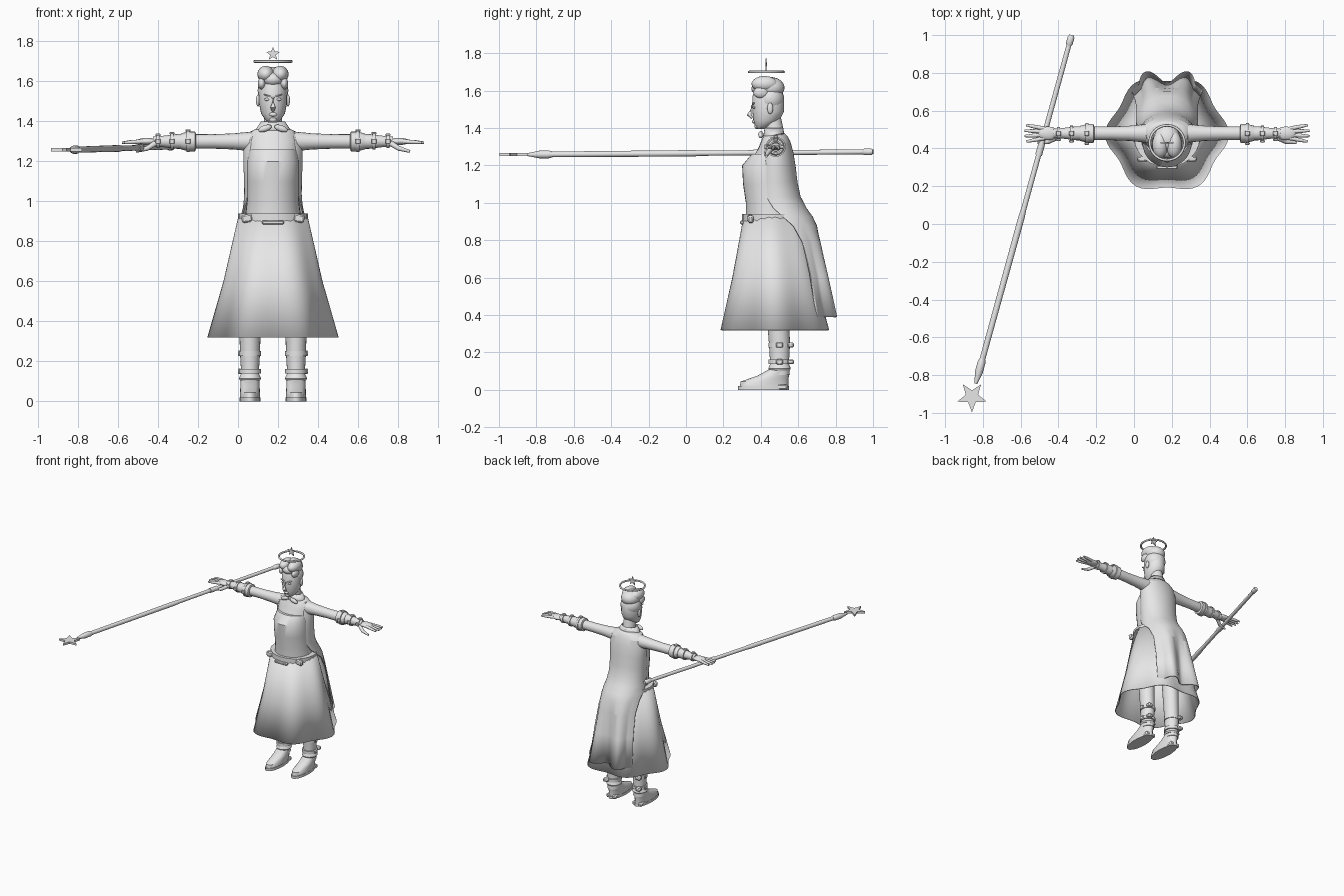
import bpy, bmesh, math
from mathutils import Vector

if "Cube" in bpy.data.objects:
    bpy.data.objects.remove(bpy.data.objects["Cube"])

colour = (.8, .8, .8, 1)
grey = bpy.data.materials.new("plain grey")
grey.use_nodes = True
grey.diffuse_color = colour
grey.node_tree.nodes["Principled BSDF"].inputs["Base Color"].default_value = colour

middle = Vector((.175, 0, 0))  # the figure's own centre line
body_y, arm_y, arm_z = .46, .48, 1.3
sides = (("left", 1), ("right", -1))


def finish(name, bm, location=middle, smooth=0, thickness=0):
    bmesh.ops.recalc_face_normals(bm, faces=bm.faces[:])
    mesh = bpy.data.meshes.new(name)
    bm.to_mesh(mesh)
    bm.free()
    mesh.materials.append(grey)
    mesh.shade_smooth()
    mesh.set_sharp_from_angle(angle=math.radians(40))
    part = bpy.data.objects.new(name, mesh)
    part.location = location
    bpy.context.collection.objects.link(part)
    if smooth:
        part.modifiers.new("rounding", "SUBSURF").levels = smooth
    if thickness:
        part.modifiers.new("cloth", "SOLIDIFY").thickness = thickness
    return part


def skin(rings, closed=True, caps=True):
    """Join a series of equal rings, or open rows, with faces."""
    bm = bmesh.new()
    rows = [[bm.verts.new(point) for point in ring] for ring in rings]
    for low, high in zip(rows, rows[1:]):
        quads = list(zip(low, low[1:], high[1:], high))
        if closed:
            quads.append((low[-1], low[0], high[0], high[-1]))
        for quad in quads:
            bm.faces.new(quad)
    if caps:
        bm.faces.new(rows[0])
        bm.faces.new(rows[-1])
    return bm


def turn(count):
    return [math.tau * i / count for i in range(count)]


def loft(name, rows, x=0, count=24, fold=None, caps=True, **options):
    """Stacked ellipses: rows of (height, centre y, half width, half depth)."""
    rings = []
    for z, y, width, depth in rows:
        ring = []
        for angle in turn(count):
            swell = fold(z, angle) if fold else 1
            ring.append((x + width * swell * math.cos(angle), y + depth * swell * math.sin(angle), z))
        rings.append(ring)
    return finish(name, skin(rings, caps=caps), **options)


def band(name, x, y, z, width, depth, height):
    loft(name, [(z - height / 2, y, width, depth), (z + height / 2, y, width, depth)], x)


def tube(name, points, radii, location=middle):
    """Round sections strung along a path."""
    points = [Vector(point) for point in points]
    rings = []
    for i, (point, radius) in enumerate(zip(points, radii)):
        ahead = points[min(i + 1, len(points) - 1)] - points[max(i - 1, 0)]
        spin = ahead.to_track_quat("Z", "Y")
        rings.append([point + spin @ Vector((math.cos(a), math.sin(a), 0)) * radius for a in turn(16)])
    finish(name, skin(rings), location)


def blob(name, centre, radii, tilt=0):
    bm = bmesh.new()
    bmesh.ops.create_uvsphere(bm, u_segments=20, v_segments=12, radius=1)
    bmesh.ops.scale(bm, vec=radii, verts=bm.verts)
    finish(name, bm, middle + Vector(centre)).rotation_euler.y = tilt


def box(name, centre, size, tilt=0):
    bm = bmesh.new()
    bmesh.ops.create_cube(bm, size=1)
    bmesh.ops.scale(bm, vec=size, verts=bm.verts)
    bmesh.ops.bevel(bm, geom=bm.edges[:], offset=min(size) / 4, segments=1, affect="EDGES")
    finish(name, bm, middle + Vector(centre)).rotation_euler.y = tilt


def star(name, centre, radius, thickness):
    """Five-pointed plate lying flat, one point towards the front."""
    outline = []
    for i, angle in enumerate(turn(10)):
        reach = radius * (.42 if i % 2 else 1)
        outline.append(Vector((reach * math.sin(angle), -reach * math.cos(angle), 0)))
    lift = Vector((0, 0, thickness / 2))
    return finish(name, skin([[p - lift for p in outline], [p + lift for p in outline]]), centre)


# Skirt: a cone whose six folds deepen towards the hem
waist, hem = .94, .32
loft("skirt", [(waist, body_y, .17, .15), (.6, .47, .24, .23), (hem, .475, .31, .3)],
     count=72, caps=False, thickness=.006,
     fold=lambda z, angle: 1 + .06 * (waist - z) / (waist - hem) * math.cos(6 * angle))
band("waistband", 0, body_y, .92, .175, .16, .04)
box("belt_buckle", (0, .3, .895), (.11, .02, .02))

# Bodice, chest, neck and collar
loft("bodice", [(.92, body_y, .14, .14), (1, .45, .13, .13), (1.1, .44, .13, .135),
                (1.2, .43, .13, .13), (1.26, .45, .12, .1)], count=32)
loft("chest", [(1.2, .45, .12, .11), (1.3, .47, .13, .08), (1.35, .47, .11, .06), (1.37, .47, .06, .05)])
loft("neck", [(1.35, .48, .05, .05), (1.47, body_y, .04, .045)])
loft("collar", [(1.34, .47, .1, .06), (1.4, .47, .06, .05)], caps=False, thickness=.008)

# Open sleeveless coat: rows of (height, half width, half depth, front edge angle)
coat_rows = []
for z, width, depth, edge in ((1.37, .07, .05, -20), (1.34, .15, .08, -40), (1.2, .15, .11, -40),
                              (1.02, .14, .12, -35), (.92, .18, .21, 10), (.85, .2, .24, 40), (.39, .27, .31, 45)):
    crease = max(0, waist - z) / 4
    row = []
    for i in range(49):
        angle = math.radians(edge + (90 - edge) * i / 24)
        off_back = abs(angle - math.pi / 2)
        # two round pleats either side of the middle of the back
        swell = 1 - crease * math.cos(8 * off_back) if off_back < math.radians(33.75) else 1
        row.append((width * swell * math.cos(angle), .48 + depth * swell * math.sin(angle), z))
    coat_rows.append(row)
finish("coat", skin(coat_rows, closed=False, caps=False), smooth=1, thickness=.008)

# Head and face
loft("head", [(1.395, .4, .02, .02), (1.41, .41, .04, .04), (1.44, .43, .06, .07), (1.49, .44, .07, .085),
              (1.57, .44, .07, .085), (1.62, .44, .05, .06)])
tube("nose", [(0, .355, 1.52), (0, .337, 1.47), (0, .355, 1.455)], (.007, .013, .008))
blob("lips", (0, .362, 1.435), (.02, .01, .01))
blob("chin", (0, .38, 1.41), (.02, .015, .015))

# Short hair swept up into a curled top
blob("hair_back", (0, .45, 1.555), (.077, .075, .075))
blob("hair_crown", (0, .45, 1.615), (.07, .077, .058))
blob("hair_centre_curl", (0, .395, 1.61), (.05, .045, .035))
for side, s in sides:
    blob(side + "_hair_curl", (s * .036, .42, 1.636), (.042, .07, .042), s * .3)
    blob(side + "_hair_edge", (s * .056, .4, 1.59), (.02, .04, .03))
    blob(side + "_ear", (s * .075, .45, 1.505), (.01, .016, .03))
    blob(side + "_eye", (s * .03, .364, 1.51), (.013, .008, .007))
    box(side + "_brow", (s * .03, .36, 1.53), (.034, .012, .007), -s / 4)

# Halo with a standing star
bpy.ops.mesh.primitive_torus_add(location=middle + Vector((0, .43, 1.7)), major_radius=.092, minor_radius=.007,
                                 major_segments=40, minor_segments=8)
halo = bpy.context.object
halo.name = "halo"
halo.data.materials.append(grey)
halo.data.shade_smooth()
star("halo_star", middle + Vector((0, .43, 1.737)), .036, .008).rotation_euler.x = -math.pi / 2


def arm_piece(name, s, reaches, radii):
    tube(name, [(s * reach, arm_y, arm_z) for reach in reaches], radii)


for side, s in sides:
    # Arm with elbow cuff and three buckled straps
    arm_piece(side + "_arm", s, (.1, .2, .3, .48, .56, .6), (.05, .04, .036, .037, .027, .024))
    arm_piece(side + "_cuff", s, (.385, .39, .42, .46), (.036, .05, .05, .04))
    for place, reach, radius in (("elbow", .425, .054), ("forearm", .505, .041), ("wrist", .575, .033)):
        strap = f"{side}_{place}_"
        arm_piece(strap + "strap", s, (reach - .008, reach + .008), (radius, radius))
        box(strap + "buckle", (s * reach, arm_y - radius, arm_z), (.026, .014, .026))
        box(strap + "clasp", (s * reach, arm_y, arm_z + radius), (.026, .026, .012))

    # Hand with spread fingers
    blob(side + "_palm", (s * .63, arm_y, arm_z), (.055, .036, .018))
    for i, finger in enumerate(("index", "middle", "ring", "little")):
        spread = i - 1.5
        length = .11 - .01 * abs(spread)
        root = Vector((s * .65, arm_y + spread * .017, arm_z))
        tip = root + Vector((s * length, spread * .012, -.006))
        tube(f"{side}_{finger}_finger", (root, root.lerp(tip, .6), tip), (.011, .01, .006))
    tube(side + "_thumb", [(s * .59, .455, 1.29), (s * .63, .435, 1.265), (s * .685, .43, 1.25)], (.014, .012, .007))

    # Collar bow and hip flap
    blob(side + "_bow", (s * .04, .4, 1.365), (.035, .014, .016), s / 3)
    box(side + "_hip_flap", (s * .13, .345, .915), (.055, .03, .04), s / 6)

    # Leg and boot
    x, leg_y = s * .115, .5
    loft(side + "_leg", [(.08, leg_y, .046, .055), (.14, leg_y, .044, .05), (.24, leg_y, .05, .056),
                         (.6, arm_y, .06, .065)], x)
    loft(side + "_boot_cuff", [(.105, leg_y, .05, .055), (.115, leg_y, .056, .06), (.14, leg_y, .044, .05)], x)
    band(side + "_sole", x, .415, .01, .052, .136, .02)
    box(side + "_heel", (x, leg_y, .015), (.085, .085, .03))
    loft(side + "_shoe", [(.015, .417, .05, .13), (.045, .42, .05, .127), (.075, .465, .048, .085),
                          (.11, leg_y, .047, .055)], x)
    for place, z in (("ankle", .15), ("calf", .24)):
        strap = f"{side}_{place}_"
        band(strap + "strap", x, leg_y, z, .055, .06, .024)
        box(strap + "buckle", (x + s * .03, .56, z), (.04, .035, .025))
        box(strap + "clasp", (x + s * .052, leg_y, z), (.016, .035, .028))

# Long staff held in the right hand, with a flat star at its front end
back, front = Vector((-.33, 1, 1.273)), Vector((-.838, -.845, 1.258))


def staff_part(name, stops, radii):
    tube(name, [back.lerp(front, stop) for stop in stops], radii, location=(0, 0, 0))


staff_part("staff_shaft", (0, .5, .52, .95), (.013, .014, .017, .015))
staff_part("staff_end_cap", (0, .006, .025, .03), (.012, .018, .018, .013))
staff_part("staff_grip_ring", (.31, .345), (.018, .018))
staff_part("staff_socket", (.93, .94, .965, 1), (.016, .021, .021, .008))
star("staff_star", (-.858, -.915, 1.258), .082, .016)
